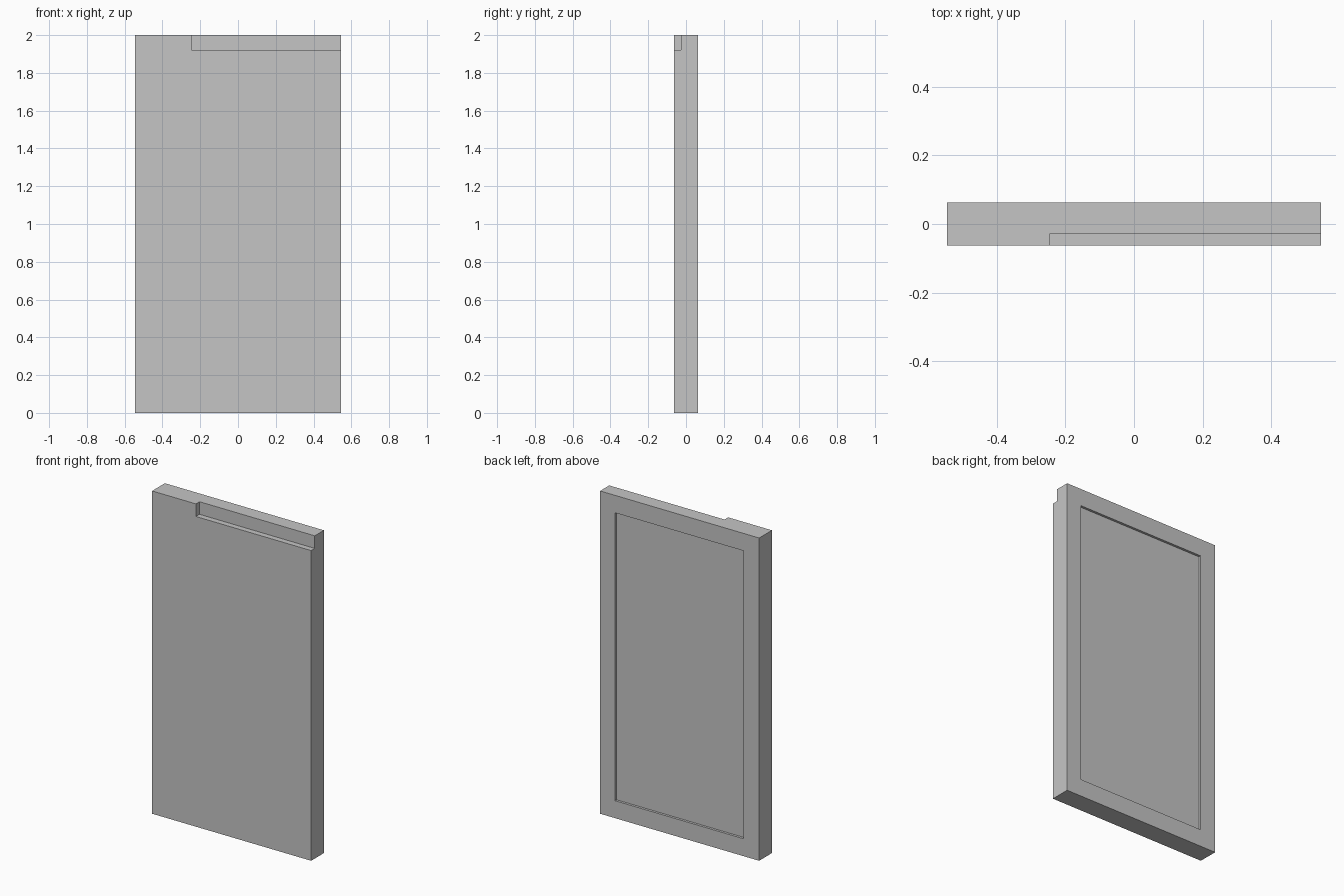
import bpy

if "Cube" in bpy.data.objects:
    bpy.data.objects.remove(bpy.data.objects["Cube"], do_unlink=True)

WIDTH, DEPTH, HEIGHT = 1.09, 0.125, 2.0
X, Y = WIDTH / 2, DEPTH / 2
OVER = 0.1  # how far cutters reach past the slab

grey = bpy.data.materials.new("light_grey")
grey.use_nodes = True
colour = (0.56, 0.56, 0.56, 1)
grey.diffuse_color = colour
grey.node_tree.nodes["Principled BSDF"].inputs["Base Color"].default_value = colour


def box(name, low, high):
    """Axis-aligned box between two corners."""
    bpy.ops.mesh.primitive_cube_add(size=1)
    obj = bpy.context.object
    obj.name = name
    obj.location = [(a + b) / 2 for a, b in zip(low, high)]
    obj.scale = [b - a for a, b in zip(low, high)]
    bpy.ops.object.transform_apply(location=True, rotation=False, scale=True)
    obj.data.materials.append(grey)
    return obj


def cut(target, cutter):
    """Subtract the cutter and discard it."""
    cutter.hide_render = True
    mod = target.modifiers.new("cut", "BOOLEAN")
    mod.operation = "DIFFERENCE"
    mod.solver = "EXACT"
    mod.object = cutter
    bpy.context.view_layer.objects.active = target
    bpy.ops.object.modifier_apply(modifier=mod.name)
    bpy.data.objects.remove(cutter, do_unlink=True)


# Main slab
panel = box("door_panel", (-X, -Y, 0), (X, Y, HEIGHT))

# Grip notch along the front top edge, open at the left end
cut(panel, box("grip_notch_cutter",
               (-0.245, -Y - OVER, 1.922), (X + OVER, -0.027, HEIGHT + OVER)))

# Shallow framed recess on the back
right_stile, left_stile, rail, recess = 0.107, 0.101, 0.108, 0.015
cut(panel, box("back_recess_cutter",
               (-X + right_stile, Y - recess, rail),
               (X - left_stile, Y + OVER, HEIGHT - rail)))
